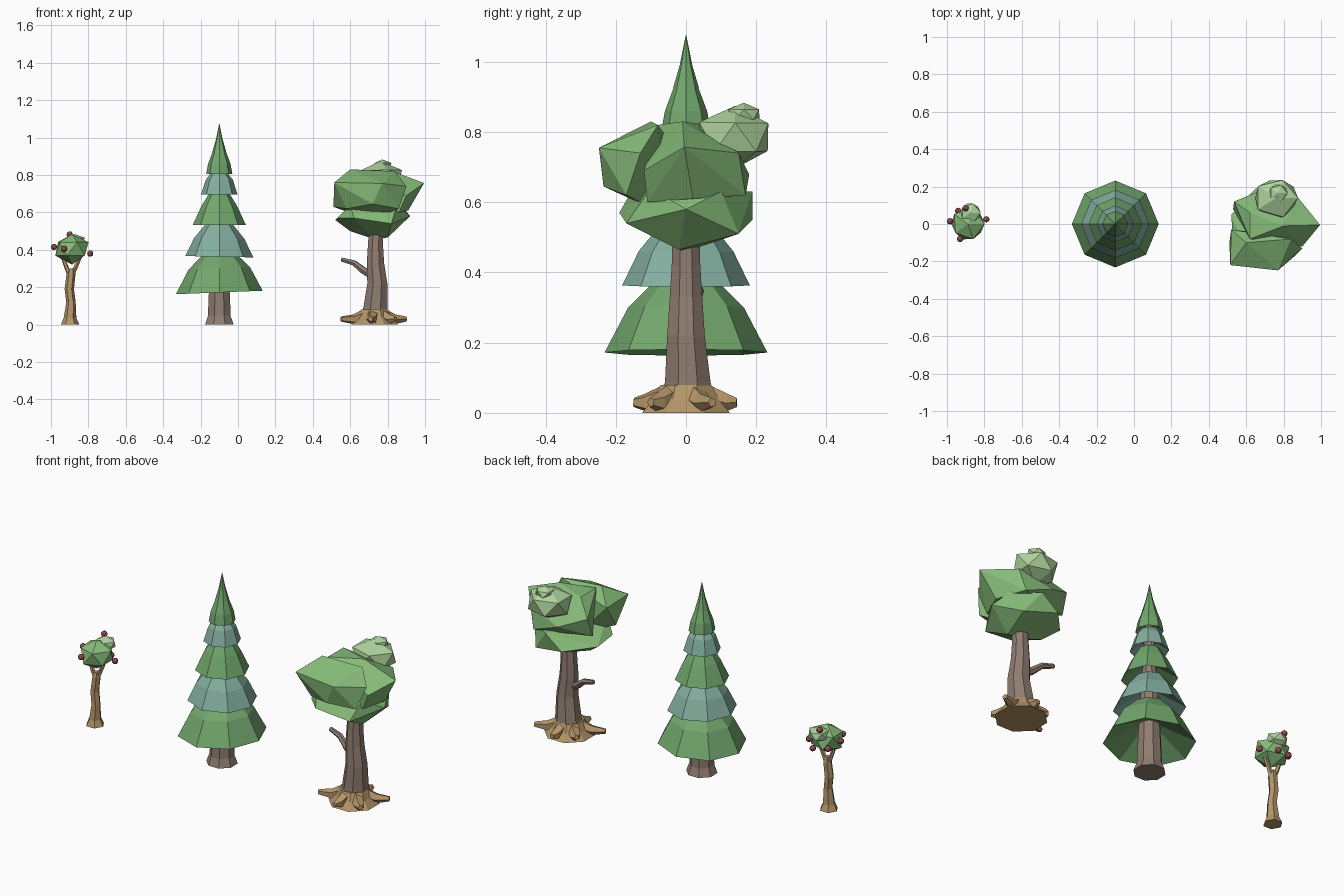
import bpy, bmesh, random
from math import sin, cos, pi, radians
from mathutils import Vector

if "Cube" in bpy.data.objects:
    bpy.data.objects.remove(bpy.data.objects["Cube"])

random.seed(4)


def mat(name, *rgb):
    m = bpy.data.materials.new(name)
    m.diffuse_color = (*rgb, 1)
    m.use_nodes = True
    m.node_tree.nodes["Principled BSDF"].inputs["Base Color"].default_value = m.diffuse_color
    return m


GREEN = mat("leaf_green", .24, .50, .19)
LIGHT = mat("leaf_light", .43, .66, .34)
PINE = mat("pine_green", .17, .39, .155)
TEAL = mat("pine_teal", .23, .43, .35)
BARK = mat("bark", .28, .205, .165)
TAN = mat("tan_wood", .46, .30, .14)
RED = mat("fruit_red", .33, .08, .08)


def finish(name, bm, material):
    bmesh.ops.recalc_face_normals(bm, faces=bm.faces)
    me = bpy.data.meshes.new(name)
    bm.to_mesh(me)
    bm.free()
    me.materials.append(material)
    ob = bpy.data.objects.new(name, me)
    bpy.context.collection.objects.link(ob)
    return ob


def tube(name, pts, sides, material, flat=True, tilt=0.0, phase=0.0):
    """Loft of rings (x, y, z, radius); flat keeps the rings horizontal."""
    bm = bmesh.new()
    rings = []
    for i, (x, y, z, r) in enumerate(pts):
        a, b = pts[max(i - 1, 0)], pts[min(i + 1, len(pts) - 1)]
        t = Vector((0, 0, 1)) if flat else (Vector(b[:3]) - Vector(a[:3])).normalized()
        u = Vector((1, 0, 0)) if flat else t.cross(Vector((0, 0, 1))).normalized()
        v = t.cross(u)
        ring = []
        for k in range(sides):
            ang = 2 * pi * k / sides + phase
            o = (u * cos(ang) + v * sin(ang)) * r
            ring.append(bm.verts.new(Vector((x, y, z + tilt * o.x)) + o))
        rings.append(ring)
    for p, q in zip(rings, rings[1:]):
        for k in range(sides):
            j = (k + 1) % sides
            bm.faces.new((p[k], p[j], q[j], q[k]))
    bm.faces.new(rings[0])
    bm.faces.new(rings[-1])
    return finish(name, bm, material)


def hull(name, pts, material):
    """Faceted leaf clump: convex hull of a few corner points."""
    bm = bmesh.new()
    for p in pts:
        bm.verts.new(p)
    res = bmesh.ops.convex_hull(bm, input=bm.verts)
    loose = [g for g in res["geom_interior"] if isinstance(g, bmesh.types.BMVert)]
    bmesh.ops.delete(bm, geom=loose, context='VERTS')
    return finish(name, bm, material)


def ball(name, c, s, material, jitter=0.0, sub=1):
    """Low-poly icosphere clump or fruit."""
    bm = bmesh.new()
    bmesh.ops.create_icosphere(bm, subdivisions=sub, radius=1)
    for v in bm.verts:
        k = 1 + random.uniform(-jitter, jitter)
        v.co = Vector([c[i] + v.co[i] * s[i] * k for i in range(3)])
    return finish(name, bm, material)


# Conifer: trunk and stacked needle tiers with hollow undersides
CX = -.1
tube("conifer_trunk", [(CX, 0, 0, .083), (CX, 0, .045, .066), (CX, 0, .3, .055),
                       (CX, 0, .85, .02)], 8, BARK, phase=pi / 8)
tiers = [  # inner roof, rim, middle, shoulder as (radius, z)
    ([(.05, .27), (.232, .172), (.165, .30), (.08, .385)], PINE, .04),
    ([(.045, .45), (.182, .363), (.135, .46), (.07, .54)], TEAL, -.02),
    ([(.035, .60), (.142, .533), (.095, .635), (.055, .70)], PINE, 0),
    ([(.03, .74), (.098, .695), (.072, .775), (.045, .81)], TEAL, 0),
    ([(.02, .84), (.070, .805), (.060, .86), (.032, .935)], PINE, 0),
    ([(.01, .94), (.037, .925), (.018, .99), (.001, 1.075)], PINE, 0)]
for n, (prof, m, tilt) in enumerate(tiers):
    tube(f"conifer_tier_{n + 1}", [(CX, 0, z, r) for r, z in prof], 8, m, tilt=tilt)

# Broad tree: root flare, roots, trunk and side branch
OX = .73
tube("broad_root_flare", [(OX, 0, 0, .135), (OX, 0, .04, .10), (OX, 0, .08, .078)], 8, TAN,
     phase=pi / 8)
for n, (deg, length) in enumerate([(24, .185), (85, .145), (140, .135), (200, .19),
                                   (262, .15), (318, .15)]):
    c, s = cos(radians(deg)), sin(radians(deg))
    path = [(.05, .05, .036), (.115, .028, .028), (length, .03, .014)]
    tube(f"broad_root_{n + 1}", [(OX + c * d, s * d, z, r) for d, z, r in path], 5, TAN,
         flat=False)
tube("broad_trunk", [(.73, .005, .05, .078), (.735, .005, .09, .07), (.745, 0, .22, .058),
                     (.735, 0, .33, .05), (.735, 0, .42, .044), (.74, 0, .55, .04)], 8, BARK,
     phase=pi / 8)
tube("broad_branch", [(.72, .0, .26, .022), (.67, .015, .29, .02), (.62, .03, .33, .016),
                      (.553, .04, .348, .012)], 6, BARK, flat=False)

# Broad tree crown: overlapping faceted clumps
hull("broad_crown_front", [
    (.515, -.22, .76), (.51, -.10, .63), (.77, -.248, .755), (.72, -.235, .645),
    (.60, -.10, .83), (.84, -.08, .82), (.90, -.13, .74), (.86, -.17, .62),
    (.52, -.03, .75), (.70, -.05, .56), (.58, -.17, .62)], GREEN)
hull("broad_crown_middle", [
    (.995, -.005, .757), (.80, -.01, .83), (.62, .06, .82), (.535, .12, .74),
    (.53, .08, .63), (.87, .15, .74), (.84, .17, .62), (.90, -.12, .69),
    (.86, -.11, .60), (.62, -.08, .82), (.68, .18, .68), (.91, .02, .61)], GREEN)
hull("broad_crown_lower", [
    (.53, -.10, .57), (.52, .05, .56), (.62, -.19, .57), (.82, -.17, .54),
    (.92, 0, .58), (.84, .15, .51), (.65, .19, .55), (.75, .19, .63),
    (.72, 0, .46), (.80, -.02, .465), (.60, 0, .50), (.60, -.15, .64),
    (.85, -.10, .64), (.88, .10, .63)], GREEN)
ball("broad_crown_top", (.76, .14, .785), (.13, .115, .092), LIGHT, .06)
ball("broad_crown_cap", (.77, .165, .85), (.055, .05, .032), LIGHT, .06)

# Fruit tree: trunk with a fork, crown and fruit
tube("fruit_trunk", [(-.898, 0, 0, .05), (-.898, 0, .035, .034), (-.893, 0, .12, .025),
                     (-.902, .003, .19, .025), (-.893, .005, .27, .024), (-.89, .005, .30, .016)],
     6, TAN)
for side in (-1, 1):
    tube(f"fruit_fork_{side}", [(-.893, .005, .26, .016), (-.893 + side * .022, .005, .30, .012),
                                (-.89 + side * .05, .005, .37, .01)], 5, TAN, flat=False)
ball("fruit_crown", (-.887, .0, .405), (.098, .095, .08), GREEN, .06)
ball("fruit_crown_bump", (-.875, .06, .445), (.06, .058, .042), LIGHT, .06)
fruit = [(-.984, .015, .415), (-.93, -.08, .405), (-.9, .085, .482), (-.79, .025, .38),
         (-.86, .09, .37), (-.94, .07, .38)]
for n, p in enumerate(fruit):
    ball(f"fruit_{n + 1}", p, (.017, .017, .017), RED, sub=2)
